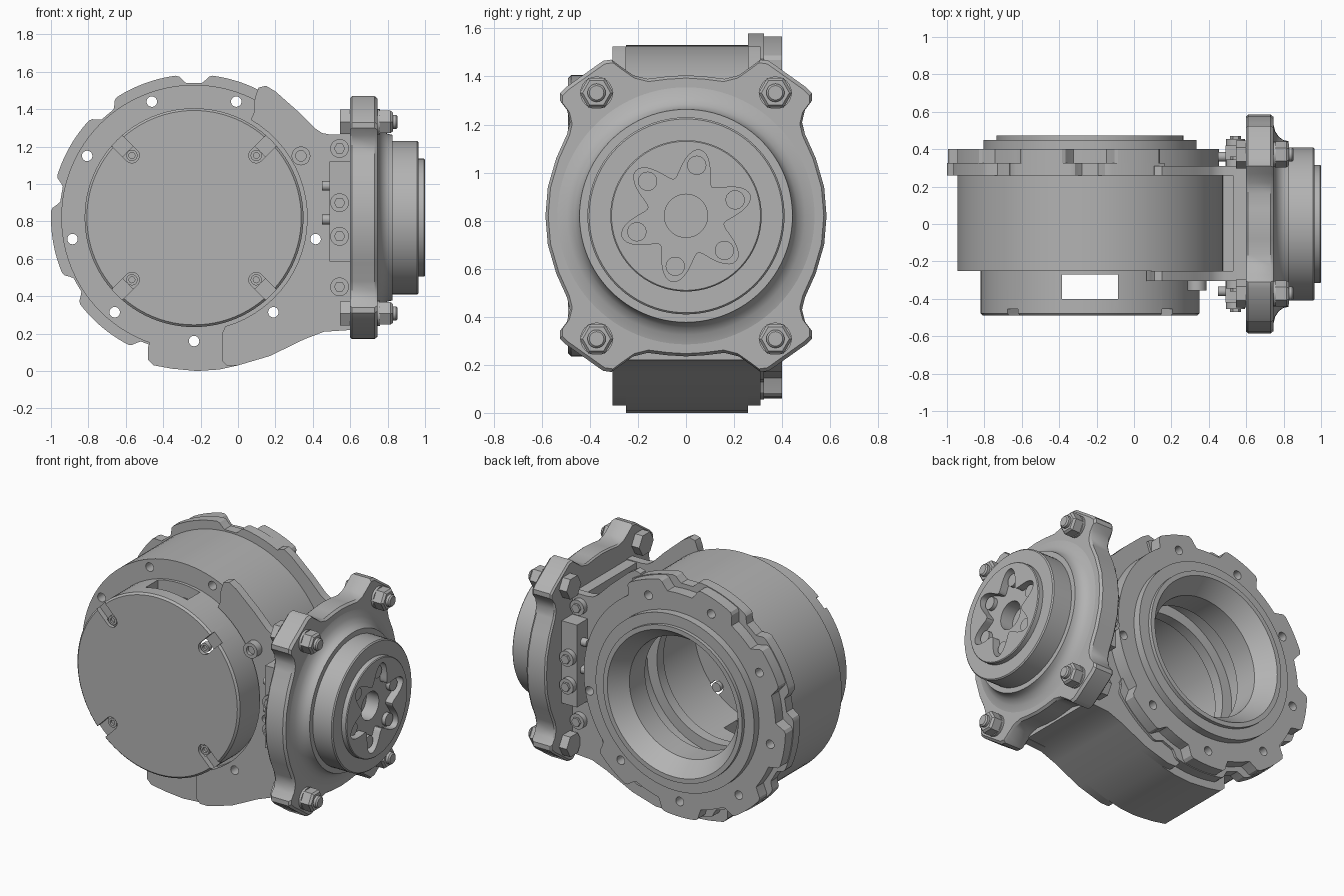
import bpy, bmesh, math

if "Cube" in bpy.data.objects:
    bpy.data.objects.remove(bpy.data.objects["Cube"])

GREY = (0.45, 0.45, 0.45, 1)
mat = bpy.data.materials.new("machined grey")
mat.use_nodes = True
mat.diffuse_color = GREY
mat.node_tree.nodes["Principled BSDF"].inputs["Base Color"].default_value = GREY

CX, CZ = -0.235, 0.82      # drum axis, running along y
parts = []


def skin(name, loops, axis, closed=False):
    """Bridge loops of (u, v, w): axis y maps to x,z,y and axis x maps to y,z,x."""
    bm = bmesh.new()
    rows = []
    for loop in loops:
        rows.append([bm.verts.new((u, w, v) if axis == "y" else (w, u, v)) for u, v, w in loop])
    n = len(rows[0])
    pairs = list(zip(rows, rows[1:]))
    if closed:
        pairs.append((rows[-1], rows[0]))
    else:
        bm.faces.new(rows[0])
        bm.faces.new(rows[-1])
    for a, b in pairs:
        for i in range(n):
            j = (i + 1) % n
            bm.faces.new((a[i], a[j], b[j], b[i]))
    bmesh.ops.recalc_face_normals(bm, faces=bm.faces)
    mesh = bpy.data.meshes.new(name)
    bm.to_mesh(mesh)
    bm.free()
    ob = bpy.data.objects.new(name, mesh)
    bpy.context.collection.objects.link(ob)
    mesh.materials.append(mat)
    parts.append(ob)
    return ob


def polar(radius, w, centre, n):
    pts = []
    for i in range(n):
        a = math.tau * i / n
        r = radius(math.degrees(a)) if callable(radius) else radius
        pts.append((centre[0] + r * math.cos(a), centre[1] + r * math.sin(a), w))
    return pts


def lathe(name, profile, axis, centre, closed=False, n=96):
    return skin(name, [polar(r, w, centre, n) for r, w in profile], axis, closed)


def rod(name, axis, centre, r, w0, w1, n=24):
    return lathe(name, [(r, w0), (r, w1)], axis, centre, n=n)


def prism(name, pts, axis, w0, w1):
    return skin(name, [[(u, v, w) for u, v in pts] for w in (w0, w1)], axis)


def box(name, x, y, z):
    return prism(name, [(x[0], z[0]), (x[1], z[0]), (x[1], z[1]), (x[0], z[1])], "y", *y)


def cut(targets, cutters):
    for ob in targets:
        bpy.context.view_layer.objects.active = ob
        for c in cutters:
            m = ob.modifiers.new("cut", "BOOLEAN")
            m.operation, m.solver, m.object = "DIFFERENCE", "EXACT", c
            bpy.ops.object.modifier_apply(modifier=m.name)
    for c in cutters:
        parts.remove(c)
        bpy.data.objects.remove(c)


def around(r, deg):
    return CX + r * math.cos(math.radians(deg)), CZ + r * math.sin(math.radians(deg))


def arc(r, a0, a1, n=24):
    return [around(r, a0 + (a1 - a0) * i / n) for i in range(n + 1)]


D = (CX, CZ)
# Drum housing and its lobed rear flange
housing = lathe("drum_housing", [(.71, -.25), (.71, .258), (.5, .258), (.5, -.25)], "y", D, True)


def lobes(hi, lo, half):
    def radius(deg):
        d = abs((deg - 10) % 40 - 20)
        t = min(1, max(0, (half + 2 - d) / 4))
        top = .69 if deg < 58 or deg > 328 else hi
        return min(lo, top) + (top - min(lo, top)) * t * t * (3 - 2 * t)
    return radius


flanges = []
for name, shape, y0, y1 in (("rear_flange", lobes(.765, .72, 15), .258, .325),
                            ("rear_flange_lugs", lobes(.76, .69, 11), .325, .40)):
    loops = [polar(r, y, D, 270) for r, y in ((shape, y0), (shape, y1), (.5, y1), (.5, y0))]
    flanges.append(skin(name, loops, "y", True))
lathe("rear_bore_ring", [(.57, .39), (.57, .45), (.5, .45), (.5, .473), (.47, .473),
                         (.39, .36), (.39, .2), (.51, .2), (.51, .39)], "y", D, True)
lathe("inner_rib", [(.505, -.05), (.505, .02), (.43, .02), (.43, -.05)], "y", D, True)

# Front cap with side windows and four screw slots
cap = lathe("front_cap", [(.5, -.465), (.5, -.24), (.585, -.24), (.585, -.478), (.573, -.49)], "y", D)
cutters = [box("window_cutter", (-.385, -.085), (-.40, -.27), (-.1, 1.8))]
for deg in (45, 135, 225, 315):
    ca, sa = math.cos(math.radians(deg)), math.sin(math.radians(deg))
    outline = [(.7, -.04), (.7, .04)]
    outline += [(.47 + .04 * math.cos(math.radians(a)), .04 * math.sin(math.radians(a)))
                for a in range(90, 271, 20)]
    pts = [(CX + u * ca - v * sa, CZ + u * sa + v * ca) for u, v in outline]
    cutters.append(prism("slot_cutter", pts, "y", -.55, -.455))
cut([cap], cutters)
for deg in (45, 135, 225, 315):
    p = around(.47, deg)
    lathe("cap_screw", [(.03, -.45), (.03, -.48), (.016, -.48), (.016, -.465)], "y", p, n=20)

# Lower housing bulge leading to the output side
lower = [(-.48, .13), (-.48, .06), (-.45, .03), (-.35, .012), (-.22, 0), (-.1, .008), (0, .03),
         (.17, .08), (.355, .17), (.46, .21), (.6, .22), (.6, CZ)]
bulge = prism("lower_housing", lower + arc(.6, 0, -110), "y", -.25, .258)
box("neck_wall", (.53, .61), (-.25, .258), (.22, 1.26))

# Side plates carrying the output flange
plate = [(.085, 1.38), (.09, 1.46), (.11, 1.515), (.15, 1.525), (.2, 1.495), (.33, 1.38),
         (.415, 1.295), (.45, 1.272), (.49, 1.265), (.61, 1.265), (.61, .22), (.46, .21),
         (.355, .17), (.17, .08), (0, .03), (-.06, .03), (-.085, .055), (-.085, .2)]
plates = [prism("front_side_plate", plate + arc(.605, -74, 60), "y", -.305, -.25),
          prism("rear_side_plate", plate + arc(.605, -74, 60), "y", .258, .31)]

# Nine through holes, one filled by a boss
holes = [rod("hole_cutter", "y", around(.66, d), .028, -.4, .6) for d in range(70, 360, 40)]
cut([housing, bulge] + flanges + plates, holes)
lathe("plate_boss", [(.05, -.3), (.05, -.355), (.028, -.355), (.028, -.335)], "y", around(.66, 30))

# Clamp blocks, screws and pins on both sides
for side, tag in ((-1, "front"), (1, "rear")):
    box(tag + "_clamp_block", (.49, .61), sorted((side * .30, side * .42)), (.585, 1.12))
    for z, base in ((1.19, .30), (.45, .30), (.90, .41), (.72, .41)):
        rod(tag + "_clamp_screw", "y", (.543, z), .05, side * base, side * (base + .045))
        rod(tag + "_clamp_screw_head", "y", (.543, z), .03, side * base, side * (base + .06), 6)
    for z in (.99, .81):
        rod(tag + "_clamp_pin", "x", (side * .36, z), .026, .45, .5)

# Output flange with four ears
quarter = [(.585, 0), (.575, .12), (.54, .24), (.495, .34), (.483, .39), (.495, .44), (.525, .48),
           (.525, .51), (.50, .535), (.345, .645), (.31, .65), (.27, .62), (.22, .585),
           (.16, .57), (.08, .58), (0, .585)]
half = quarter + [(-u, v) for u, v in quarter[-2::-1]]
full = half + [(u, -v) for u, v in half[-2:0:-1]]
skin("output_flange", [[(u * s, CZ + v * s, x) for u, v in full]
                       for s, x in ((.985, .6), (1, .61), (1, .73), (.98, .745))], "x")
O = (0, CZ)
hub = lathe("output_hub", [(.5, .7), (.535, .745), (.495, .755), (.465, .775), (.448, .80),
                           (.443, .825), (.41, .825), (.41, .958), (.403, .965), (.315, .965),
                           (.315, .995), (.31, 1)], "x", O)
# Flower-shaped pocket and centre bore in the hub
petals = polar(lambda d: .22 + .06 * math.cos(math.radians(6 * (d - 18))), 0, O, 120)
cut([hub], [prism("pocket_cutter", [p[:2] for p in petals], "x", .95, 1.05),
            rod("bore_cutter", "x", O, .09, .86, 1.06, 40)])
for k in range(6):
    a = math.radians(18 + 60 * k)
    rod("hub_screw", "x", (.215 * math.cos(a), CZ + .215 * math.sin(a)), .04, .94, .975)

# Ear bolts with hex heads and nuts
for sy in (-1, 1):
    for sz in (-1, 1):
        c = (sy * .372, CZ + sz * .512)
        rod("bolt_head", "x", c, .075, .545, .605, 6)
        rod("bolt_washer", "x", c, .068, .74, .76)
        lathe("bolt_nut", [(.07, .755), (.07, .815), (.058, .828)], "x", c, n=6)
        lathe("bolt_tip", [(.038, .8), (.038, .845), (.03, .853)], "x", c, n=20)

# Smooth round walls, keep edges crisp
bpy.ops.object.select_all(action="DESELECT")
for ob in parts:
    ob.select_set(True)
bpy.context.view_layer.objects.active = parts[0]
bpy.ops.object.shade_smooth_by_angle(angle=math.radians(28))
